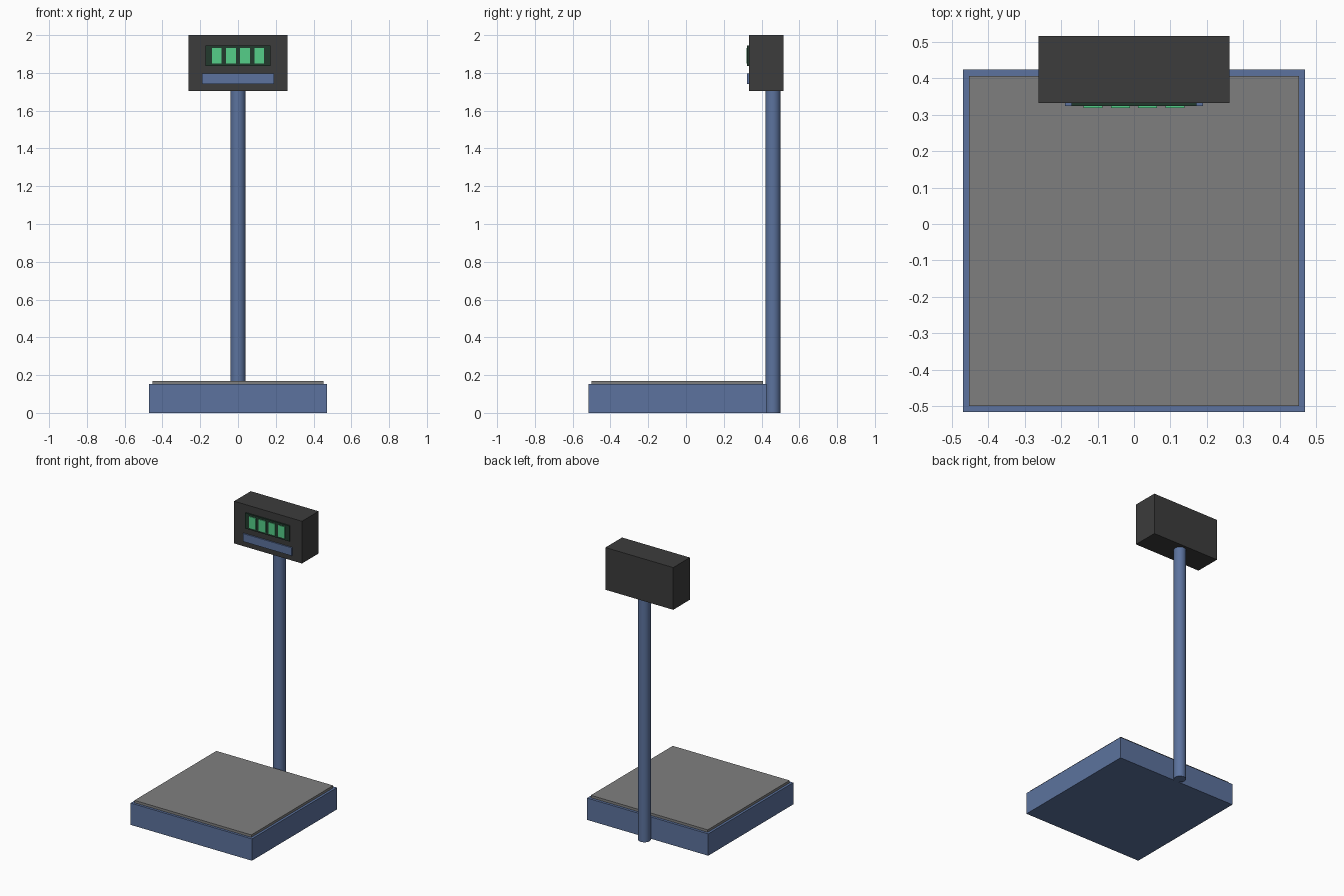
import bpy
import math

cube = bpy.data.objects.get("Cube")
if cube:
    bpy.data.objects.remove(cube, do_unlink=True)


def material(name, rgb):
    m = bpy.data.materials.new(name)
    m.use_nodes = True
    m.diffuse_color = (*rgb, 1)
    m.node_tree.nodes["Principled BSDF"].inputs["Base Color"].default_value = (*rgb, 1)
    return m


blue = material("steel blue", (0.107, 0.171, 0.342))
grey = material("plate grey", (0.212, 0.212, 0.212))
dark = material("housing charcoal", (0.045, 0.045, 0.045))
screen = material("screen dark green", (0.016, 0.042, 0.027))
green = material("digit green", (0.09, 0.62, 0.25))


def box(name, x, y, z, mat):
    """Box spanning the given (low, high) ranges."""
    spans = (x, y, z)
    bpy.ops.mesh.primitive_cube_add(size=1, location=[(a + b) / 2 for a, b in spans])
    ob = bpy.context.object
    ob.name = name
    ob.scale = [b - a for a, b in spans]
    bpy.ops.object.transform_apply(location=False, rotation=False, scale=True)
    ob.data.materials.append(mat)
    return ob


# Weighing platform
box("base", (-0.47, 0.47), (-0.517, 0.425), (0, 0.153), blue)
box("weighing_plate", (-0.453, 0.453), (-0.5, 0.407), (0.153, 0.17), grey)

# Round column behind the platform
bpy.ops.mesh.primitive_cylinder_add(vertices=32, radius=0.04, depth=1.72,
                                    location=(0, 0.46, 0.86))
column = bpy.context.object
column.name = "column"
column.data.materials.append(blue)
bpy.ops.object.shade_smooth_by_angle(angle=math.radians(30))

# Display head
face = 0.333
box("display_housing", (-0.263, 0.263), (face, 0.517), (1.704, 2.0), dark)
box("screen", (-0.172, 0.172), (face - 0.009, face), (1.837, 1.946), screen)
box("label_strip", (-0.19, 0.19), (face - 0.009, face), (1.741, 1.797), blue)

# Four lit digits
for i in range(4):
    x = (i - 1.5) * 0.075
    box(f"digit_{i + 1}", (x - 0.026, x + 0.026), (face - 0.014, face - 0.009),
        (1.851, 1.932), green)
